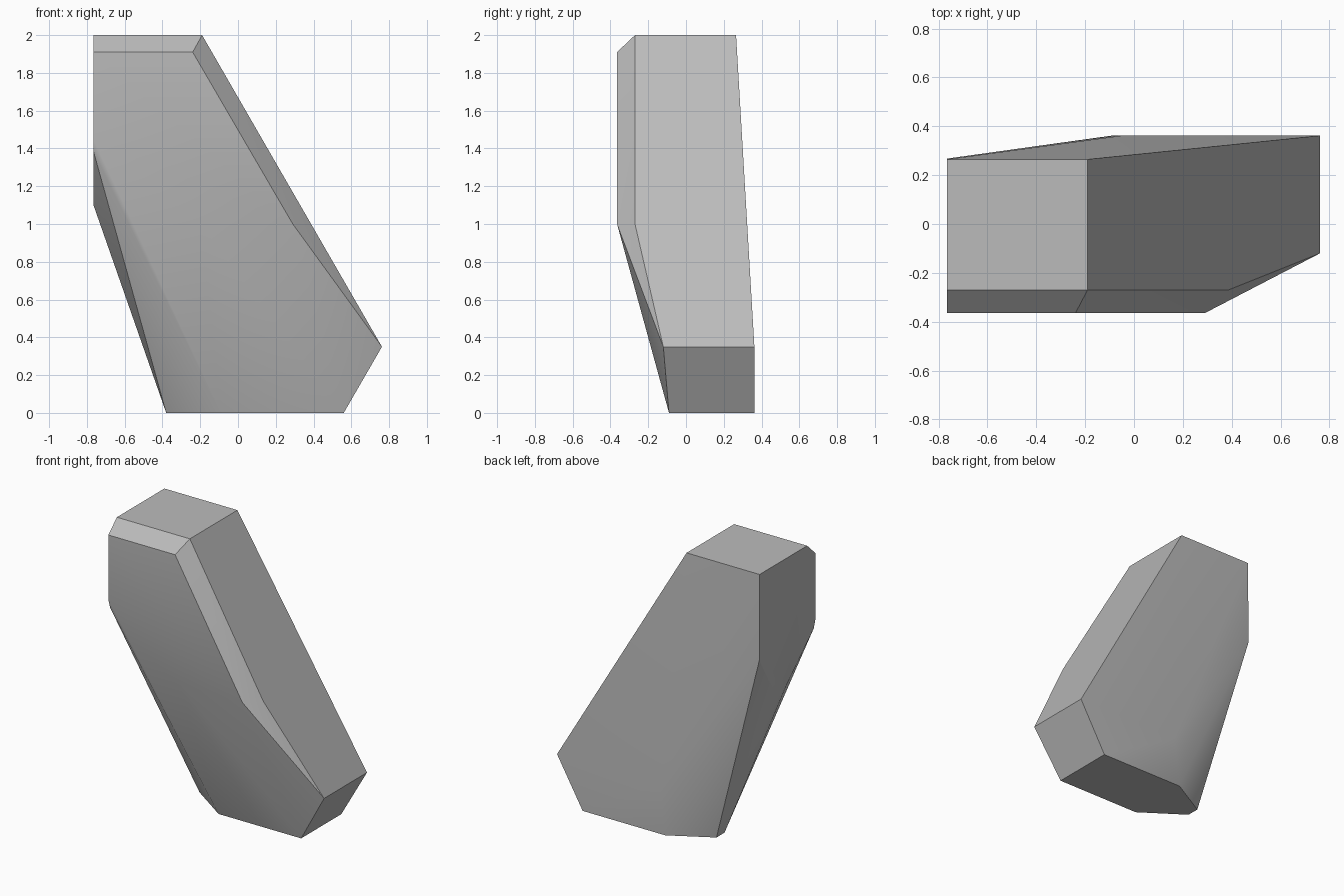
import bpy
import bmesh
import math

cube = bpy.data.objects.get("Cube")
if cube:
    bpy.data.objects.remove(cube, do_unlink=True)


def flat_material(name, value):
    material = bpy.data.materials.new(name)
    material.use_nodes = True
    colour = (value, value, value, 1)
    material.diffuse_color = colour
    material.node_tree.nodes["Principled BSDF"].inputs["Base Color"].default_value = colour
    return material


def convex_block(name, corners, material):
    """Solid block spanned by its corner points."""
    bm = bmesh.new()
    for corner in corners:
        bm.verts.new(corner)
    hull = bmesh.ops.convex_hull(bm, input=bm.verts)
    unused = {v for v in hull["geom_interior"] + hull["geom_unused"]
              if isinstance(v, bmesh.types.BMVert)}
    bmesh.ops.delete(bm, geom=list(unused), context="VERTS")
    bmesh.ops.dissolve_limit(bm, angle_limit=math.radians(1.5),
                             verts=bm.verts, edges=bm.edges)
    bmesh.ops.recalc_face_normals(bm, faces=bm.faces)
    mesh = bpy.data.meshes.new(name)
    bm.to_mesh(mesh)
    bm.free()
    mesh.materials.append(material)
    block = bpy.data.objects.new(name, mesh)
    bpy.context.collection.objects.link(block)
    return block


# Main levels shared by several corners
side, front, back = -0.765, -0.365, 0.362
top, rim, waist, heel = 2.0, 1.91, 1.0, 0.35

# Flat top
top_cap = [(x, y, top) for x in (side, -0.19) for y in (-0.27, 0.265)]

# Front panel with its chamfered border
front_panel = [
    (side, front, rim), (-0.24, front, rim), (0.29, front, waist),
    (-0.2, front, waist), (side, front, 1.45),
]
chamfer = [(0.387, -0.27, waist)]

# Tapering flat side
flat_side = [
    (side, -0.345, 1.385), (side, 0.268, 1.39),
    (side, -0.04, 1.1), (side, 0.1, 1.1),
]

# Widest point at the heel, then the foot
heel_ring = [(0.762, -0.12, heel), (0.762, back, heel), (-0.05, back, heel)]
foot = [
    (0.56, -0.09, 0), (0.56, back, 0), (-0.09, back, 0),
    (-0.38, 0.2, 0), (-0.38, 0.11, 0), (-0.09, -0.09, 0),
]

stone = convex_block("stone_block",
                     top_cap + front_panel + chamfer + flat_side + heel_ring + foot,
                     flat_material("stone grey", 0.5))

# Soft shading over the shallow folds, crisp main edges
bpy.ops.object.select_all(action="DESELECT")
stone.select_set(True)
bpy.context.view_layer.objects.active = stone
bpy.ops.object.shade_smooth_by_angle(angle=math.radians(30))
